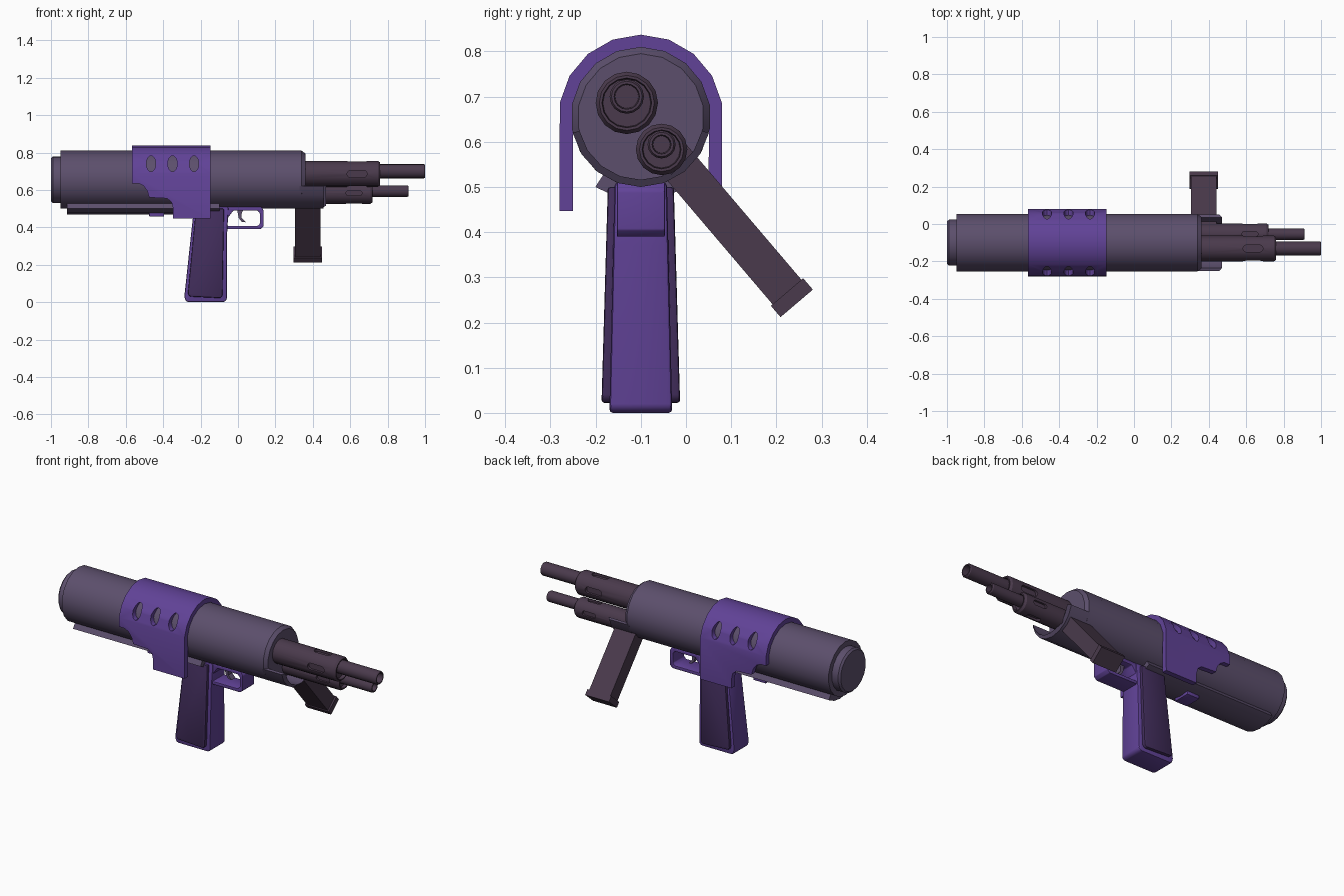
import bpy, bmesh, math
from mathutils import Matrix, Vector

if "Cube" in bpy.data.objects:
    bpy.data.objects.remove(bpy.data.objects["Cube"])

CY, CZ = -0.1, 0.655          # axis of the main tube


def material(name, rgb):
    m = bpy.data.materials.new(name)
    m.diffuse_color = (*rgb, 1)
    m.use_nodes = True
    m.node_tree.nodes["Principled BSDF"].inputs["Base Color"].default_value = m.diffuse_color
    return m


GREY = material("grey violet", (0.107, 0.078, 0.150))
PURPLE = material("purple", (0.119, 0.055, 0.310))
DARK = material("dark plum", (0.055, 0.027, 0.108))
METAL = material("brown plum metal", (0.068, 0.042, 0.072))


def finish(name, bm, mat, bevel=0, cutters=()):
    bmesh.ops.recalc_face_normals(bm, faces=bm.faces)
    me = bpy.data.meshes.new(name)
    bm.to_mesh(me)
    bm.free()
    ob = bpy.data.objects.new(name, me)
    bpy.context.collection.objects.link(ob)
    if mat:
        me.materials.append(mat)
    for c in cutters:
        mod = ob.modifiers.new("cut", 'BOOLEAN')
        mod.operation, mod.solver, mod.object = 'DIFFERENCE', 'EXACT', c
    if bevel:
        mod = ob.modifiers.new("bevel", 'BEVEL')
        mod.width, mod.segments, mod.limit_method = bevel, 2, 'ANGLE'
    bpy.context.view_layer.objects.active = ob
    bpy.ops.object.select_all(action='DESELECT')
    ob.select_set(True)
    for mod in list(ob.modifiers):
        bpy.ops.object.modifier_apply(modifier=mod.name)
    bpy.ops.object.shade_smooth_by_angle(angle=math.radians(32))
    return ob


def lathe(name, prof, y, z, mat, seg=18, cutters=()):
    """Closed (x, radius) profile revolved about an x-parallel axis."""
    bm = bmesh.new()
    rings = []
    for x, r in prof:
        rings.append([bm.verts.new((x, y + r * math.sin(a), z + r * math.cos(a)))
                      for a in (2 * math.pi * i / seg for i in range(seg))])
    for p, q in zip(rings, rings[1:]):
        for i in range(seg):
            j = (i + 1) % seg
            bm.faces.new((p[i], p[j], q[j], q[i]))
    bm.faces.new(rings[0])
    bm.faces.new(rings[-1])
    return finish(name, bm, mat, 0, cutters)


def prism(name, pts, lo, hi, axis, mat, bevel=0, cutters=(), warp=None):
    """Outline extruded along y (pts are x,z) or x (pts are y,z)."""
    bm = bmesh.new()
    put = (lambda p, t: (p[0], t, p[1])) if axis == 'y' else (lambda p, t: (t, *p))
    a, b = [[bm.verts.new(put(p, t)) for p in pts] for t in (lo, hi)]
    bm.faces.new(a)
    bm.faces.new(b)
    for i in range(len(pts)):
        j = (i + 1) % len(pts)
        bm.faces.new((a[i], a[j], b[j], b[i]))
    if warp:
        for v in bm.verts:
            v.co = warp(v.co)
    return finish(name, bm, mat, bevel, cutters)


def arc(r, a0, a1, n):
    """Points about the tube axis; 0 degrees is +y, 90 is up."""
    return [(CY + r * math.cos(math.radians(a0 + (a1 - a0) * i / n)),
             CZ + r * math.sin(math.radians(a0 + (a1 - a0) * i / n))) for i in range(n + 1)]


def oval(x, z, rx, rz, n=16):
    return [(x + rx * math.cos(2 * math.pi * i / n), z + rz * math.sin(2 * math.pi * i / n))
            for i in range(n)]


def remove(obs):
    for o in obs:
        bpy.data.objects.remove(o)


# Main tube, stepped rear cap, front trough and belly plate
lathe("main_tube", [(-1, .115), (-.99, .125), (-.95, .125), (-.95, .155), (.34, .155), (.36, .14)],
      CY, CZ, GREY)
trough = arc(.155, 193, 347, 8) + arc(.139, 347, 193, 8)


def trough_chamfer(co):
    if co.x > .46 and (Vector((co.y - CY, co.z - CZ))).length > .15:
        co.x -= .014
    return co


prism("front_trough", trough, .33, .47, 'x', GREY, warp=trough_chamfer)
prism("belly_plate", arc(.185, 237, 303, 4) + arc(.15, 303, 237, 4), -.915, -.1, 'x', GREY)

# Saddle shroud with oval vents and a stepped lower rear edge
holes = [prism("vent_cutter", oval(x, .74, .025, .043), -.5, .3, 'y', None)
         for x in (-.465, -.35, -.235)]
holes.append(prism("edge_cutter", [(-.7, .3), (-.7, .637), (-.53, .635), (-.505, .622), (-.485, .595),
                                   (-.475, .56), (-.38, .555), (-.355, .535), (-.347, .5), (-.347, .3)],
                   -.5, .3, 'y', None))
outline = ([(CY + .18, .447)] + arc(.182, 10, 170, 8) + [(CY - .18, .447), (CY - .15, .447)]
           + arc(.153, 170, 10, 8) + [(CY + .15, .447)])
prism("saddle_shroud", outline, -.567, -.146, 'x', PURPLE, cutters=holes)
remove(holes)


# Pistol grip, widening toward the bottom, with raised side panels
def flare(co):
    co.y = CY + (co.y - CY) * (1 + .2 * (.5 - co.z) / .5)
    return co


prism("grip", [(-.235, .51), (-.287, .03), (-.28, .006), (-.265, 0), (-.075, 0), (-.06, .012),
               (-.058, .37), (-.05, .51)], CY - .058, CY + .058, 'y', PURPLE, .008, warp=flare)
for side, name in ((-1, "left_panel"), (1, "right_panel")):
    lo, hi = sorted((CY + side * .05, CY + side * .073))
    prism("grip_" + name, [(-.225, .5), (-.268, .045), (-.258, .03), (-.095, .022), (-.083, .035),
                           (-.075, .5)], lo, hi, 'y', DARK, .006, warp=flare)

# Trigger guard, trigger and belly catch
window = [prism("guard_cutter", [(-.055, .408), (-.04, .408), (.105, .408), (.117, .42), (.117, .475),
                                 (.105, .49), (-.025, .49), (-.055, .45)], -.4, .2, 'y', None)]
prism("trigger_guard", [(-.08, .39), (.12, .39), (.137, .405), (.137, .49), (.125, .51), (-.08, .51)],
      CY - .053, CY + .053, 'y', PURPLE, .003, window)
remove(window)
prism("trigger", [(-.005, .51), (.035, .51), (.02, .475), (.02, .45), (.042, .427), (.02, .43),
                  (.004, .45), (-.002, .48)], CY - .018, CY + .018, 'y', GREY)
prism("belly_catch", [(-.475, .48), (-.475, .458), (-.395, .458), (-.395, .48)],
      CY - .05, CY + .05, 'y', PURPLE, .004)

# Slanted magazine and its foot
start, along, across = Vector((0, .53)), Vector((.648, -.761)), Vector((.761, .648))
for name, d0, d1, half, x0, x1 in (("magazine", -.06, .355, .042, .305, .44),
                                   ("magazine_foot", .345, .378, .047, .296, .449)):
    quad = [tuple(start + along * d + across * (half * s))
            for d, s in ((d0, -1), (d1, -1), (d1, 1), (d0, 1))]
    prism(name, quad, x0, x1, 'x', METAL)

# Two barrels in slotted sleeves
for name, y, z, r, end, zb, rb, tip, s0, s1, h in (
        ("upper", -.131, .686, .069, .76, .700, .038, 1.0, .583, .69, .019),
        ("lower", -.054, .583, .057, .72, .594, .031, .912, .577, .663, .014)):
    slots = []
    for k in range(4):
        pts = [((s1 - h if math.cos(t) > 0 else s0 + h) + h * math.cos(t), z + h * math.sin(t))
               for t in (2 * math.pi * (i + .5) / 12 for i in range(12))]
        rot = Matrix.Rotation(k * math.pi / 2, 4, 'X')
        mid = Vector((0, y, z))
        slots.append(prism("slot_cutter", pts, y - .15, y - r * .76, 'y', None,
                           warp=lambda co: mid + rot @ (co - mid)))
    lathe(name + "_sleeve", [(.34, r), (end - .012, r), (end, r - .008), (end, r - .014),
                             (end - .02, r - .016)], y, z, METAL, 16, slots)
    remove(slots)
    lathe(name + "_barrel", [(end - .1, rb), (tip - .006, rb), (tip, rb - .004), (tip, rb - .01),
                             (tip - .05, rb - .012)], y, zb, METAL, 16)
